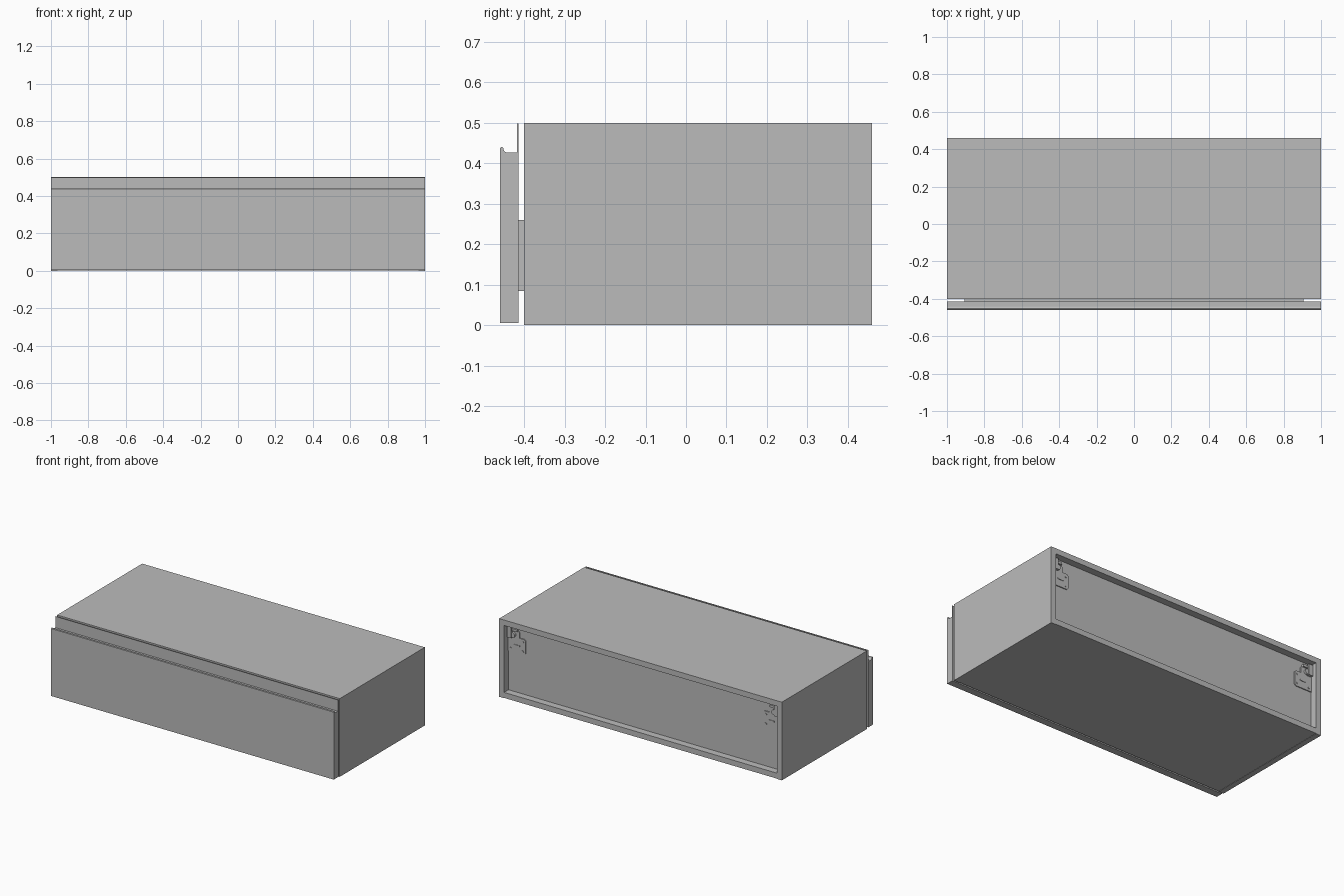
import bpy
import math
from mathutils import Vector

if "Cube" in bpy.data.objects:
    bpy.data.objects.remove(bpy.data.objects["Cube"], do_unlink=True)

grey = bpy.data.materials.new("plain grey")
grey.use_nodes = True
tone = (0.5, 0.5, 0.5, 1)
grey.diffuse_color = tone
grey.node_tree.nodes["Principled BSDF"].inputs["Base Color"].default_value = tone


def mesh_object(name, verts, faces):
    mesh = bpy.data.meshes.new(name)
    mesh.from_pydata(verts, [], faces)
    mesh.materials.append(grey)
    obj = bpy.data.objects.new(name, mesh)
    bpy.context.collection.objects.link(obj)
    return obj


def prism(name, outline, offset):
    """Extrude a closed outline of 3D points along an offset."""
    n = len(outline)
    verts = [Vector(p) for p in outline]
    verts += [v + Vector(offset) for v in verts]
    faces = [tuple(range(n))[::-1], tuple(range(n, 2 * n))]
    faces += [(i, (i + 1) % n, (i + 1) % n + n, i + n) for i in range(n)]
    obj = mesh_object(name, verts, faces)
    import bmesh
    bm = bmesh.new()
    bm.from_mesh(obj.data)
    bmesh.ops.recalc_face_normals(bm, faces=bm.faces)
    bm.to_mesh(obj.data)
    bm.free()
    return obj


def box(name, x, y, z):
    base = [(x[0], y[0], z[0]), (x[1], y[0], z[0]), (x[1], y[1], z[0]), (x[0], y[1], z[0])]
    return prism(name, base, (0, 0, z[1] - z[0]))


def disc(name, x, z, radius, y, depth):
    ring = [(x + radius * math.cos(a), y, z + radius * math.sin(a))
            for a in (i * math.tau / 20 for i in range(20))]
    return prism(name, ring, (0, depth, 0))


def mirrored(x0, x1, side):
    return tuple(sorted((x0 * side, x1 * side)))


# Cabinet carcass
FRONT, BACK, INNER, PANEL = -0.4, 0.46, 0.965, 0.415
box("top_panel", (-INNER, INNER), (FRONT, BACK), (0.465, 0.5))
box("bottom_panel", (-INNER, INNER), (FRONT, BACK), (0.002, 0.037))
box("back_panel", (-INNER, INNER), (PANEL - 0.015, PANEL), (0.037, 0.465))

# Drawer front with a scooped finger grip and a thin upright strip behind it
profile = [(-0.414, 0.005), (-0.46, 0.005), (-0.46, 0.436), (-0.457, 0.44), (-0.453, 0.44)]
profile += [(-0.44 - 0.011 * math.cos(a), 0.437 - 0.011 * math.sin(a))
            for a in (i * math.pi / 12 for i in range(7))]
profile += [(-0.418, 0.426), (-0.418, 0.498), (-0.414, 0.498)]
prism("drawer_front", [(-1, y, z) for y, z in profile], (2, 0, 0))

# Drawer box
box("drawer_bottom", (-0.89, 0.89), (-0.414, 0.34), (0.085, 0.1))
box("drawer_back", (-0.89, 0.89), (0.325, 0.34), (0.1, 0.26))
box("drawer_inner_front", (-0.89, 0.89), (-0.414, -0.402), (0.1, 0.26))

for side, label in ((1, "left"), (-1, "right")):
    box(label + "_side_panel", mirrored(INNER, 1, side), (FRONT, BACK), (0, 0.5))
    box(label + "_drawer_side", mirrored(0.89, 0.905, side), (-0.414, 0.34), (0.085, 0.26))

    # Hanging bracket on the recessed back
    plate = [(0.965, 0.29), (0.85, 0.29), (0.84, 0.3), (0.84, 0.38), (0.85, 0.39),
             (0.885, 0.39), (0.885, 0.425), (0.9, 0.44), (0.965, 0.44)]
    prism(label + "_bracket_plate", [(x * side, PANEL, z) for x, z in plate], (0, 0.006, 0))
    box(label + "_bracket_arm", mirrored(0.93, 0.96, side), (PANEL, 0.44), (0.385, 0.455))
    box(label + "_bracket_hook", mirrored(0.895, 0.96, side), (PANEL, 0.432), (0.43, 0.445))
    disc(label + "_bracket_wheel", 0.925 * side, 0.405, 0.017, PANEL, 0.02)
    for i, (x, z) in enumerate(((0.86, 0.37), (0.86, 0.31), (0.945, 0.31))):
        disc(f"{label}_bracket_screw_{i + 1}", x * side, z, 0.007, PANEL, 0.009)
    box(label + "_bracket_rib", mirrored(0.88, 0.92, side), (PANEL, 0.424), (0.335, 0.343))
